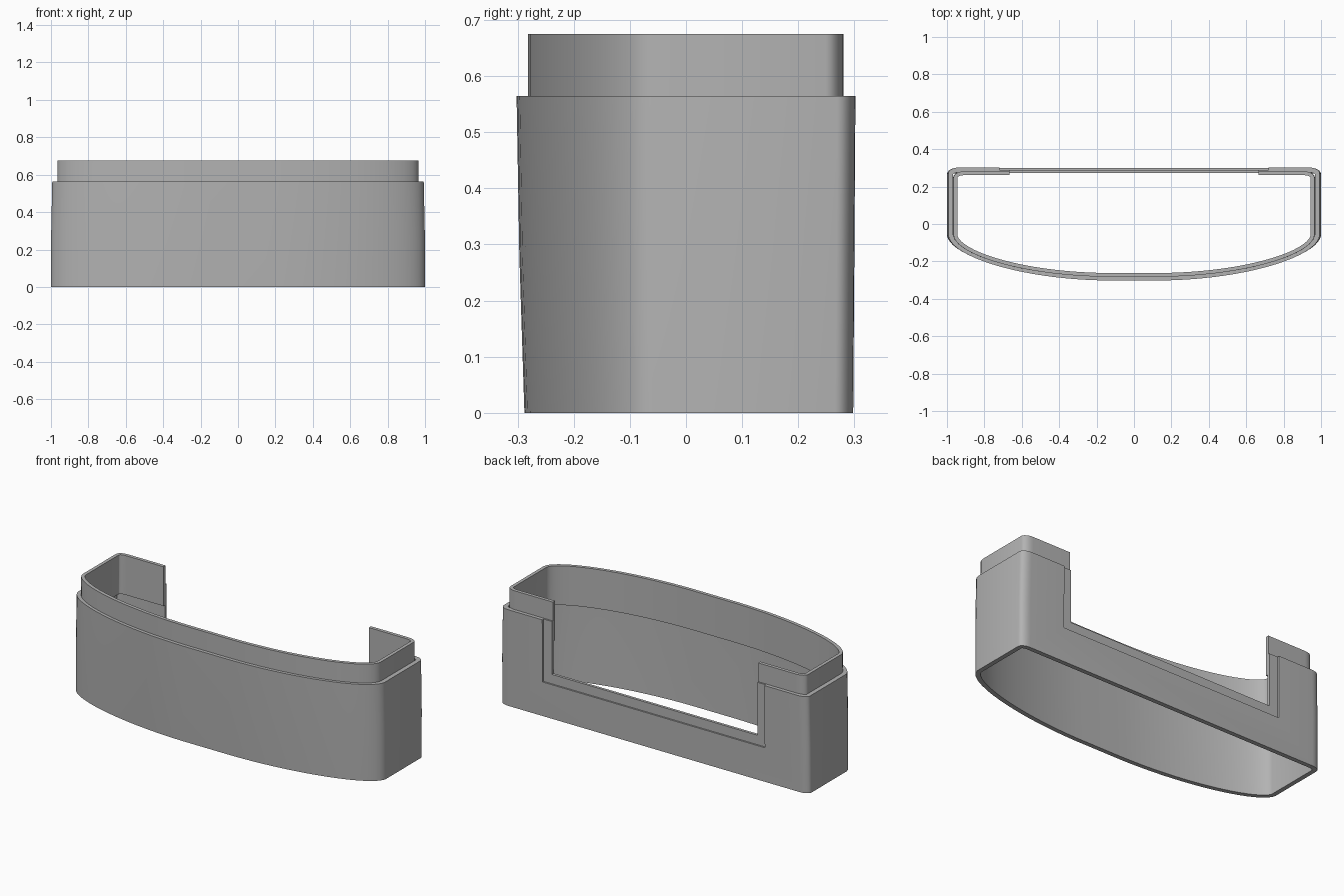
import bpy, bmesh, math
from mathutils import Vector
from mathutils.geometry import interpolate_bezier

cube = bpy.data.objects.get("Cube")
if cube:
    bpy.data.objects.remove(cube, do_unlink=True)

grey = bpy.data.materials.new("plain_grey")
grey.use_nodes = True
COLOUR = (0.45, 0.45, 0.45, 1)
grey.diffuse_color = COLOUR
grey.node_tree.nodes["Principled BSDF"].inputs["Base Color"].default_value = COLOUR


def outline(hx, front, back, inset=0.0):
    """D-shaped outline: flat back, straight sides, bowed front."""
    side = [Vector((hx - 0.055 + 0.055 * math.cos(a), back - 0.032 + 0.032 * math.sin(a)))
            for a in (math.pi / 2 * (1 - i / 6) for i in range(7))]
    bow = interpolate_bezier(Vector((hx, -0.06, 0)), Vector((hx - 0.01, front * 0.58, 0)),
                             Vector((0.6, front * 0.98, 0)), Vector((0.15, front, 0)), 20)
    side += [p.to_2d() for p in bow]
    pts = side + [Vector((-p.x, p.y)) for p in reversed(side)]
    result = []
    for i, p in enumerate(pts):
        a = (p - pts[i - 1]).normalized()
        b = (pts[(i + 1) % len(pts)] - p).normalized()
        inward = Vector((a.y + b.y, -a.x - b.x)).normalized()
        result.append(p + inward * inset / max(0.5, inward.dot(Vector((b.y, -b.x)))))
    return result


def tube(name, levels, wall):
    """Thin-walled ring lofted through (z, half width, front, back) levels."""
    bm = bmesh.new()
    rings = [(z, outline(hx, f, b)) for z, hx, f, b in levels]
    rings += [(z, outline(hx, f, b, wall)) for z, hx, f, b in reversed(levels)]
    loops = [[bm.verts.new((p.x, p.y, z)) for p in pts] for z, pts in rings]
    for k, low in enumerate(loops):
        high = loops[(k + 1) % len(loops)]
        for i in range(len(low)):
            j = (i + 1) % len(low)
            bm.faces.new((low[i], low[j], high[j], high[i]))
    bmesh.ops.recalc_face_normals(bm, faces=bm.faces)
    mesh = bpy.data.meshes.new(name)
    bm.to_mesh(mesh)
    bm.free()
    mesh.materials.append(grey)
    obj = bpy.data.objects.new(name, mesh)
    bpy.context.collection.objects.link(obj)
    return obj


def cut_opening(obj, half_width, bottom, inner_y):
    """Cut a box-shaped opening, open at the top, out of the back wall."""
    top, outer_y = 1.0, 0.5
    bpy.ops.mesh.primitive_cube_add(size=1, location=(0, (inner_y + outer_y) / 2, (bottom + top) / 2))
    cutter = bpy.context.object
    cutter.scale = (half_width * 2, outer_y - inner_y, top - bottom)
    cutter.hide_render = True
    bpy.context.view_layer.update()
    mod = obj.modifiers.new("opening", 'BOOLEAN')
    mod.operation, mod.solver, mod.object = 'DIFFERENCE', 'EXACT', cutter
    bpy.context.view_layer.objects.active = obj
    bpy.ops.object.modifier_apply(modifier=mod.name)
    bpy.data.objects.remove(cutter, do_unlink=True)


# Outer shell with a rebated opening in the back
shell = tube("outer_shell", [(0, 1.0, -0.288, 0.298), (0.28, 0.999, -0.297, 0.3),
                             (0.565, 0.993, -0.302, 0.302)], 0.026)
cut_opening(shell, 0.72, 0.20, 0.29)
cut_opening(shell, 0.665, 0.255, 0.2)

# Inset lip that rises above the shell and overlaps it inside
lip = tube("inner_lip", [(0.445, 0.967, -0.282, 0.281), (0.675, 0.965, -0.282, 0.281)], 0.02)
cut_opening(lip, 0.665, 0.3, 0.2)

# Smooth shading with sharp rims
for obj in (shell, lip):
    bpy.ops.object.select_all(action='DESELECT')
    obj.select_set(True)
    bpy.context.view_layer.objects.active = obj
    bpy.ops.object.shade_smooth_by_angle(angle=math.radians(30))
